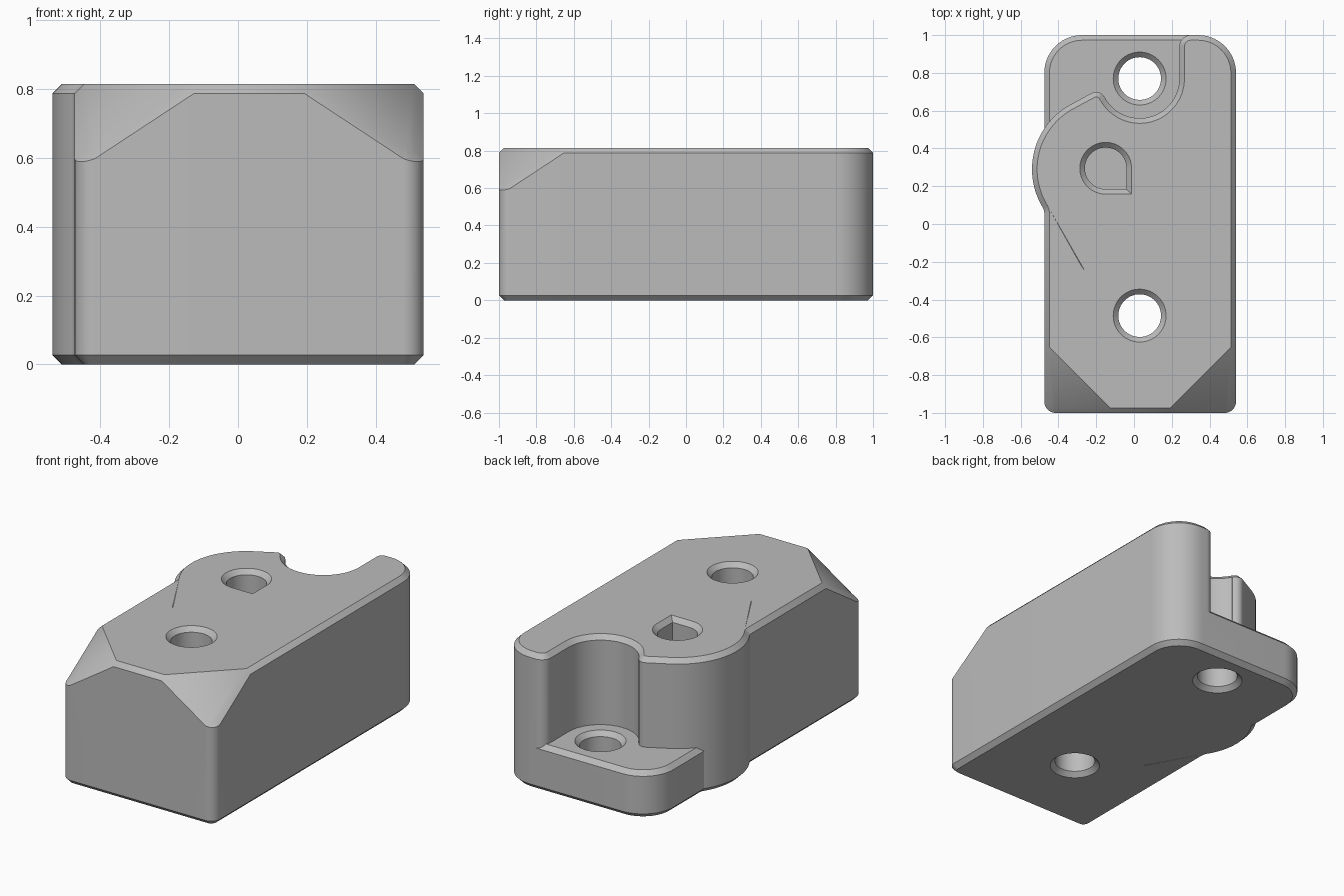
import bpy
import bmesh
from math import sin, cos, radians
from mathutils import Vector

if "Cube" in bpy.data.objects:
    bpy.data.objects.remove(bpy.data.objects["Cube"])

H = 0.815          # block height
STEP = 0.28        # height of the low rear ledge
C = 0.027          # chamfer width
MID = 0.0325       # middle of the straight sides
LEFT, RIGHT = -0.475, 0.54
CREASE = 1.133     # where the sloped front corners begin

grey = bpy.data.materials.new("Plain grey")
grey.use_nodes = True
colour = (0.5, 0.5, 0.5, 1)
grey.diffuse_color = colour
grey.node_tree.nodes["Principled BSDF"].inputs["Base Color"].default_value = colour


def arc(x, y, r, a0, a1, n=14):
    angles = [radians(a0 + (a1 - a0) * i / n) for i in range(n + 1)]
    return [(x + r * cos(a), y + r * sin(a)) for a in angles]


def circle(x, y, r):
    return arc(x, y, r, 0, 360, 64)[:-1]


def offset(outline, d):
    """Move a counter-clockwise outline outward by d with mitred corners."""
    pts = [Vector(p) for p in outline]
    result = []
    for i, p in enumerate(pts):
        a = (p - pts[i - 1]).normalized()
        b = (pts[(i + 1) % len(pts)] - p).normalized()
        na, nb = Vector((a.y, -a.x)), Vector((b.y, -b.x))
        result.append(p + (na + nb) * d / (1 + na.dot(nb)))
    return result


def corner_depth(p):
    return max(0, abs(p.x - MID) - p.y - CREASE)


def loft(name, outline, layers, slope=0):
    """Stack offset copies of an outline; slope drops the top front corners."""
    bm = bmesh.new()
    inner = offset(outline, layers[-1][1])
    drop = [slope * corner_depth(p) for p in inner]
    rings = []
    for k, (z, d) in enumerate(layers):
        upper = k >= len(layers) / 2
        rings.append([bm.verts.new((p.x, p.y, z - upper * s))
                      for p, s in zip(offset(outline, d), drop)])
    n = len(outline)
    for low, high in zip(rings, rings[1:]):
        for i in range(n):
            j = (i + 1) % n
            bm.faces.new((low[i], low[j], high[j], high[i]))
    bm.faces.new(rings[0][::-1])
    top, flat, corner = rings[-1], [], []
    # Split the lid into a level face and the sloped corner faces
    start = next(i for i in range(n) if drop[i] < 1e-5)
    for step in range(n + 1):
        i = (start + step) % n
        if drop[i] > 1e-5:
            if not corner:
                corner = [top[i - 1]]
            corner.append(top[i])
        else:
            if corner:
                bm.faces.new(corner + [top[i]])
                corner = []
            if step < n:
                flat.append(top[i])
    bm.faces.new(flat)
    bmesh.ops.recalc_face_normals(bm, faces=bm.faces)
    mesh = bpy.data.meshes.new(name)
    bm.to_mesh(mesh)
    bm.free()
    mesh.materials.append(grey)
    obj = bpy.data.objects.new(name, mesh)
    bpy.context.collection.objects.link(obj)
    return obj


def combine(target, tool, operation):
    mod = target.modifiers.new(operation, "BOOLEAN")
    mod.operation, mod.solver, mod.object = operation, "EXACT", tool
    bpy.context.view_layer.objects.active = target
    bpy.ops.object.modifier_apply(modifier=mod.name)
    bpy.data.objects.remove(tool)


def chamfered(z):
    return [(0, -C), (C, 0), (z - C, 0), (z, -C)]


def flared(z):
    e = 0.01
    return [(-e, C + e), (C, 0), (z - C, 0), (z + e, C + e)]


# Main block: rounded back corner, rear pocket, side bulge, sloped front corners
block_outline = (
    [(MID - 0.16, -1), (MID + 0.16, -1)]
    + arc(RIGHT - 0.06, -0.94, 0.06, -90, 0)
    + [(RIGHT, -0.6525)]
    + arc(RIGHT - 0.2, 0.8, 0.2, 0, 90)
    + arc(0.30, 0.94, 0.06, 90, 180)
    + arc(0.03, 0.77, 0.21, 0, -153, 32)
    + arc(-0.2, 0.655, 0.045, 27, 120)
    + arc(-0.15, 0.29, 0.39, 120, 211.2, 32)
    + arc(-0.535, 0.057, 0.06, 31.2, 0, 8)
    + [(LEFT, -0.6525)]
    + arc(LEFT + 0.06, -0.94, 0.06, 180, 270))
block = loft("mounting_block", block_outline, chamfered(H), 0.66)

# Low ledge filling the rear pocket
ledge_outline = ([(LEFT, 0.3), (0.32, 0.3), (0.32, 1)]
                 + arc(LEFT + 0.2, 0.8, 0.2, 90, 180))
combine(block, loft("rear_ledge", ledge_outline, chamfered(STEP)), "UNION")

# Two flared through holes
for y, z in ((-0.485, H), (0.77, STEP)):
    combine(block, loft("hole_cutter", circle(0.03, y, 0.113), flared(z)), "DIFFERENCE")

# Blind teardrop socket with one square corner
r = 0.11
socket_outline = arc(-0.15, 0.295, r, 0, 270, 48) + [(-0.15 + r, 0.295 - r)]
socket_layers = [(0.2, 0)] + flared(H)[2:]
combine(block, loft("socket_cutter", socket_outline, socket_layers), "DIFFERENCE")

# Smooth curved walls, crisp chamfers
bpy.ops.object.select_all(action="DESELECT")
block.select_set(True)
bpy.context.view_layer.objects.active = block
bpy.ops.object.shade_smooth_by_angle(angle=radians(30))
